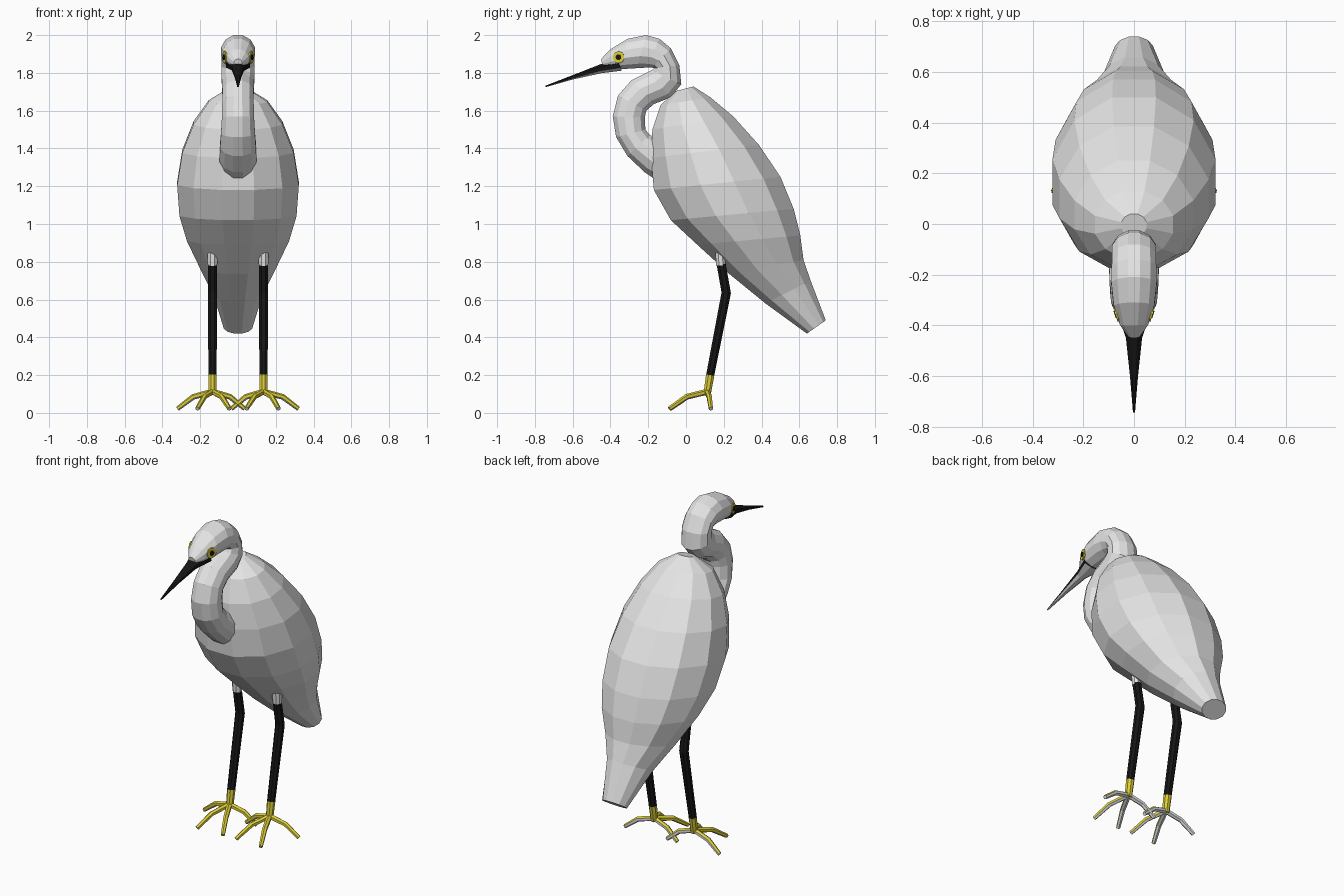
import bpy, bmesh, math
from mathutils import Vector

if "Cube" in bpy.data.objects:
    bpy.data.objects.remove(bpy.data.objects["Cube"])


def material(name, r, g, b):
    m = bpy.data.materials.new(name)
    m.diffuse_color = (r, g, b, 1)
    m.use_nodes = True
    m.node_tree.nodes["Principled BSDF"].inputs["Base Color"].default_value = m.diffuse_color
    return m


WHITE = material("feather white", 0.78, 0.78, 0.78)
BLACK = material("black", 0.008, 0.008, 0.008)
YELLOW = material("yellow", 0.72, 0.62, 0.04)


def skin(name, rings, mats, rule=None):
    """Bridge rings of points into a closed flat-faced body; rule(face) picks the material."""
    bm = bmesh.new()
    vs = [[bm.verts.new(p) for p in ring] for ring in rings]
    n = len(vs[0])
    for a, b in zip(vs, vs[1:]):
        for i in range(n):
            bm.faces.new((a[i], a[(i + 1) % n], b[(i + 1) % n], b[i]))
    bm.faces.new(vs[0])
    bm.faces.new(vs[-1])
    bmesh.ops.recalc_face_normals(bm, faces=bm.faces)
    bm.normal_update()
    if rule:
        for f in bm.faces:
            f.material_index = rule(f)
    me = bpy.data.meshes.new(name)
    bm.to_mesh(me)
    bm.free()
    for m in mats:
        me.materials.append(m)
    ob = bpy.data.objects.new(name, me)
    bpy.context.collection.objects.link(ob)
    return ob


def loft(name, sections, mats, n=12, rule=None):
    """Sections (y1, z1, y2, z2, half width): outline points seen from the side."""
    k = 1 / math.cos(math.pi / n)
    rings = []
    for y1, z1, y2, z2, w in sections:
        c = Vector((0, (y1 + y2) / 2, (z1 + z2) / 2))
        d = Vector((0, (y1 - y2) / 2, (z1 - z2) / 2))
        angles = [(i + 0.5) * 2 * math.pi / n for i in range(n)]
        rings.append([c + k * (d * math.cos(t) + Vector((w * math.sin(t), 0, 0))) for t in angles])
    return skin(name, rings, mats, rule)


def tube(name, path, mats, n=8, rule=None):
    """Path of (x, y, z, radius)."""
    pts = [Vector(p[:3]) for p in path]
    rings = []
    for i, p in enumerate(pts):
        d = (pts[min(i + 1, len(pts) - 1)] - pts[max(i - 1, 0)]).normalized()
        ref = Vector((0, 1, 0)) if abs(d.z) > 0.8 else Vector((0, 0, 1))
        u = d.cross(ref).normalized()
        v = u.cross(d)
        r = path[i][3]
        rings.append([p + r * (u * math.cos(t) + v * math.sin(t))
                      for t in [(j + 0.5) * 2 * math.pi / n for j in range(n)]])
    return skin(name, rings, mats, rule)


# Body with folded wings and tail
loft("body", [
    (-0.05, 1.705, 0.04, 1.728, 0.05),
    (-0.135, 1.63, 0.13, 1.67, 0.155),
    (-0.178, 1.50, 0.25, 1.57, 0.235),
    (-0.185, 1.35, 0.385, 1.42, 0.295),
    (-0.17, 1.18, 0.50, 1.25, 0.322),
    (-0.08, 1.02, 0.57, 1.08, 0.31),
    (0.06, 0.89, 0.605, 0.94, 0.27),
    (0.23, 0.735, 0.622, 0.81, 0.20),
    (0.42, 0.58, 0.66, 0.70, 0.13),
    (0.64, 0.42, 0.74, 0.49, 0.075)], [WHITE])

# S-shaped neck flowing into the head
loft("neck_and_head", [
    (-0.14, 1.22, -0.06, 1.42, 0.098),
    (-0.22, 1.275, -0.14, 1.45, 0.098),
    (-0.31, 1.36, -0.19, 1.47, 0.095),
    (-0.37, 1.46, -0.215, 1.50, 0.09),
    (-0.388, 1.57, -0.218, 1.565, 0.085),
    (-0.36, 1.68, -0.21, 1.60, 0.083),
    (-0.29, 1.76, -0.17, 1.635, 0.083),
    (-0.21, 1.80, -0.08, 1.67, 0.085),
    (-0.18, 1.815, -0.025, 1.74, 0.087),
    (-0.17, 1.825, -0.035, 1.84, 0.087),
    (-0.18, 1.828, -0.08, 1.93, 0.087),
    (-0.21, 1.828, -0.14, 1.98, 0.088),
    (-0.26, 1.825, -0.21, 2.00, 0.09),
    (-0.34, 1.82, -0.31, 1.98, 0.08),
    (-0.40, 1.82, -0.40, 1.925, 0.055),
    (-0.44, 1.83, -0.45, 1.873, 0.022)], [WHITE])

# Bill: black above, pale below
loft("bill", [
    (-0.36, 1.868, -0.34, 1.812, 0.064),
    (-0.45, 1.847, -0.45, 1.798, 0.032),
    (-0.60, 1.788, -0.60, 1.765, 0.016),
    (-0.745, 1.732, -0.745, 1.724, 0.004)],
    [BLACK, WHITE], 8, lambda f: 1 if f.normal.z < -0.3 else 0)


def pale_below(f):
    return 1 if f.normal.z < -0.5 or f.normal.y > 0.6 else 0


for side, s in (("right", 1), ("left", -1)):
    # Eyes: thin plates on the sides of the head
    out = Vector((0.95 * s, -0.31, 0))
    eye = Vector((0.069 * s, -0.356, 1.883))
    for part, r, a, b, m in (("eye", 0.032, -0.003, 0.005, YELLOW), ("pupil", 0.015, 0.003, 0.008, BLACK)):
        tube(f"{side}_{part}", [(*(eye + out * a), r), (*(eye + out * b), r)], [m], 10)

    # Leg: white thigh stub, black shank, yellow ankle
    x = 0.135 * s
    tube(f"{side}_thigh", [(x, 0.18, 0.90, 0.03), (x, 0.185, 0.78, 0.027)], [WHITE])
    tube(f"{side}_leg", [(x, 0.184, 0.80, 0.026), (x, 0.213, 0.635, 0.027), (x, 0.125, 0.185, 0.023)], [BLACK])
    tube(f"{side}_ankle", [(x, 0.128, 0.20, 0.024), (x, 0.112, 0.10, 0.021)], [YELLOW])

    # Four arched toes
    for i, (dx, dy) in enumerate(((0.185, 0.02), (0.08, -0.2), (-0.09, -0.195), (-0.17, 0.02))):
        tube(f"{side}_toe_{i + 1}", [
            (x, 0.112, 0.112, 0.016),
            (x + s * dx * 0.55, 0.112 + dy * 0.55, 0.085, 0.015),
            (x + s * dx, 0.112 + dy, 0.022, 0.012)], [YELLOW, WHITE], 6, pale_below)
